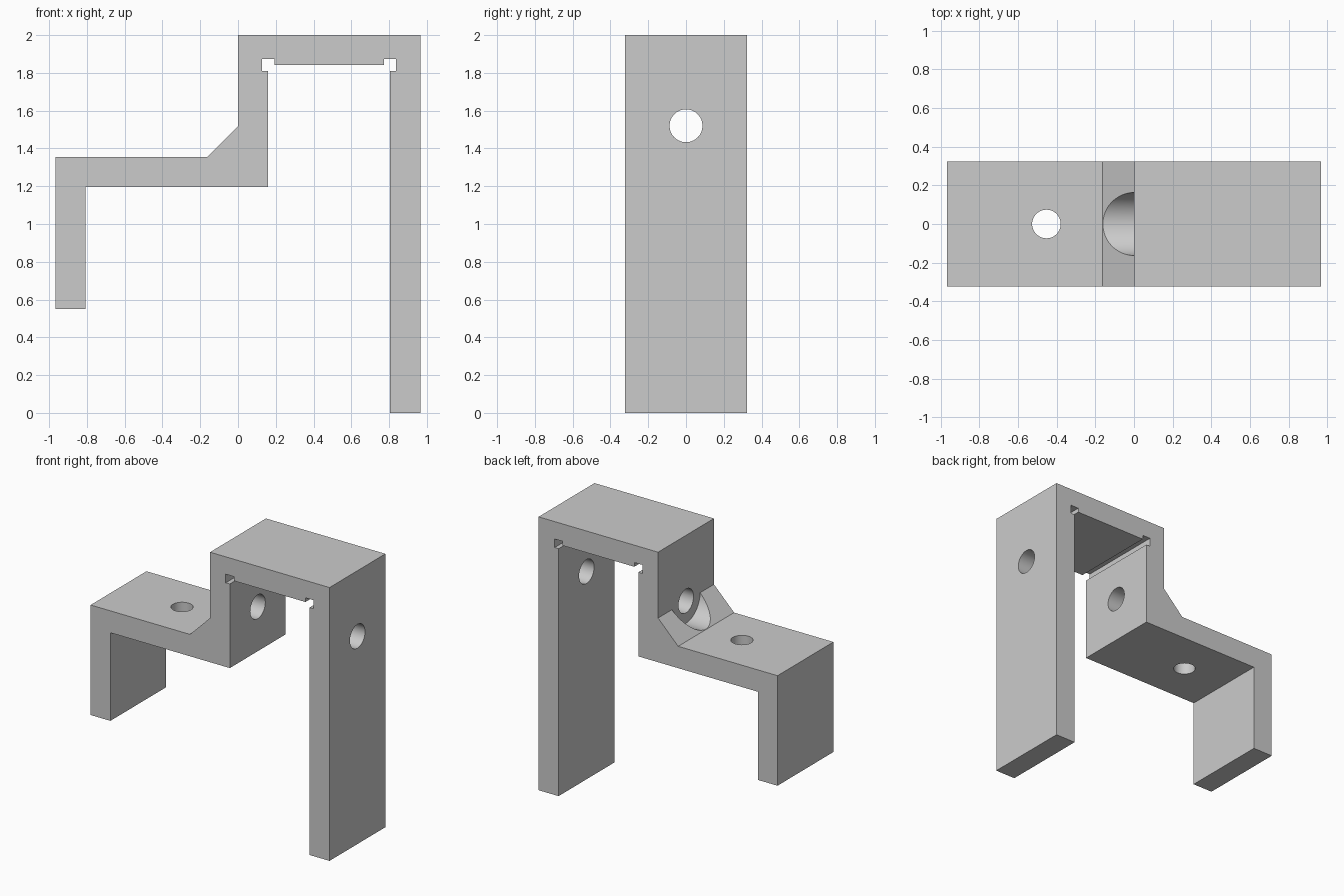
import bpy, bmesh, math
from mathutils import Matrix, Vector

cube = bpy.data.objects.get("Cube")
if cube:
    bpy.data.objects.remove(cube, do_unlink=True)

HALF_DEPTH = 0.323
HOLE_Z = 1.52

# Single plain grey
grey = bpy.data.materials.new("plain_grey")
grey.use_nodes = True
grey.diffuse_color = (0.6, 0.6, 0.6, 1)
grey.node_tree.nodes["Principled BSDF"].inputs["Base Color"].default_value = (0.6, 0.6, 0.6, 1)


def add_object(name, bm):
    bmesh.ops.recalc_face_normals(bm, faces=bm.faces)
    mesh = bpy.data.meshes.new(name)
    bm.to_mesh(mesh)
    bm.free()
    mesh.materials.append(grey)
    obj = bpy.data.objects.new(name, mesh)
    bpy.context.collection.objects.link(obj)
    return obj


def cylinder(name, start, end, radius, segments=64):
    """Cylinder between two points, used as a drill."""
    start, end = Vector(start), Vector(end)
    axis = end - start
    turn = axis.to_track_quat("Z", "Y").to_matrix().to_4x4()
    bm = bmesh.new()
    bmesh.ops.create_cone(bm, cap_ends=True, segments=segments, radius1=radius,
                          radius2=radius, depth=axis.length,
                          matrix=Matrix.Translation((start + end) / 2) @ turn)
    return add_object(name, bm)


# Bracket outline: short leg, shelf, wall, relief notches, long leg, top, gusset
outline = [
    (-0.967, 0.55), (-0.807, 0.55), (-0.807, 1.195), (0.16, 1.195),
    (0.16, 1.81), (0.127, 1.81), (0.127, 1.873), (0.192, 1.873),
    (0.192, 1.842), (0.772, 1.842), (0.772, 1.873), (0.837, 1.873),
    (0.837, 1.81), (0.805, 1.81), (0.805, 0), (0.967, 0),
    (0.967, 2), (0, 2), (0, 1.518), (-0.163, 1.355), (-0.967, 1.355),
]
bm = bmesh.new()
face = bm.faces.new([bm.verts.new((x, -HALF_DEPTH, z)) for x, z in outline])
side = bmesh.ops.extrude_face_region(bm, geom=[face])
bmesh.ops.translate(bm, vec=(0, 2 * HALF_DEPTH, 0),
                    verts=[g for g in side["geom"] if isinstance(g, bmesh.types.BMVert)])
bracket = add_object("stepped_bracket", bm)

# Drilled holes and the round screw-head pocket in the gusset
drills = [
    cylinder("screw_pocket_cutter", (-0.4, 0, HOLE_Z), (0, 0, HOLE_Z), 0.163),
    cylinder("cross_hole_cutter", (-0.5, 0, HOLE_Z), (1.2, 0, HOLE_Z), 0.087),
    cylinder("shelf_hole_cutter", (-0.453, 0, 1), (-0.453, 0, 1.5), 0.074),
]
bpy.ops.object.select_all(action="DESELECT")
bracket.select_set(True)
bpy.context.view_layer.objects.active = bracket
for drill in drills:
    cut = bracket.modifiers.new(drill.name, "BOOLEAN")
    cut.operation = "DIFFERENCE"
    cut.solver = "EXACT"
    cut.object = drill
    bpy.ops.object.modifier_apply(modifier=cut.name)
    bpy.data.objects.remove(drill, do_unlink=True)

bpy.ops.object.shade_smooth_by_angle(angle=math.radians(30))
